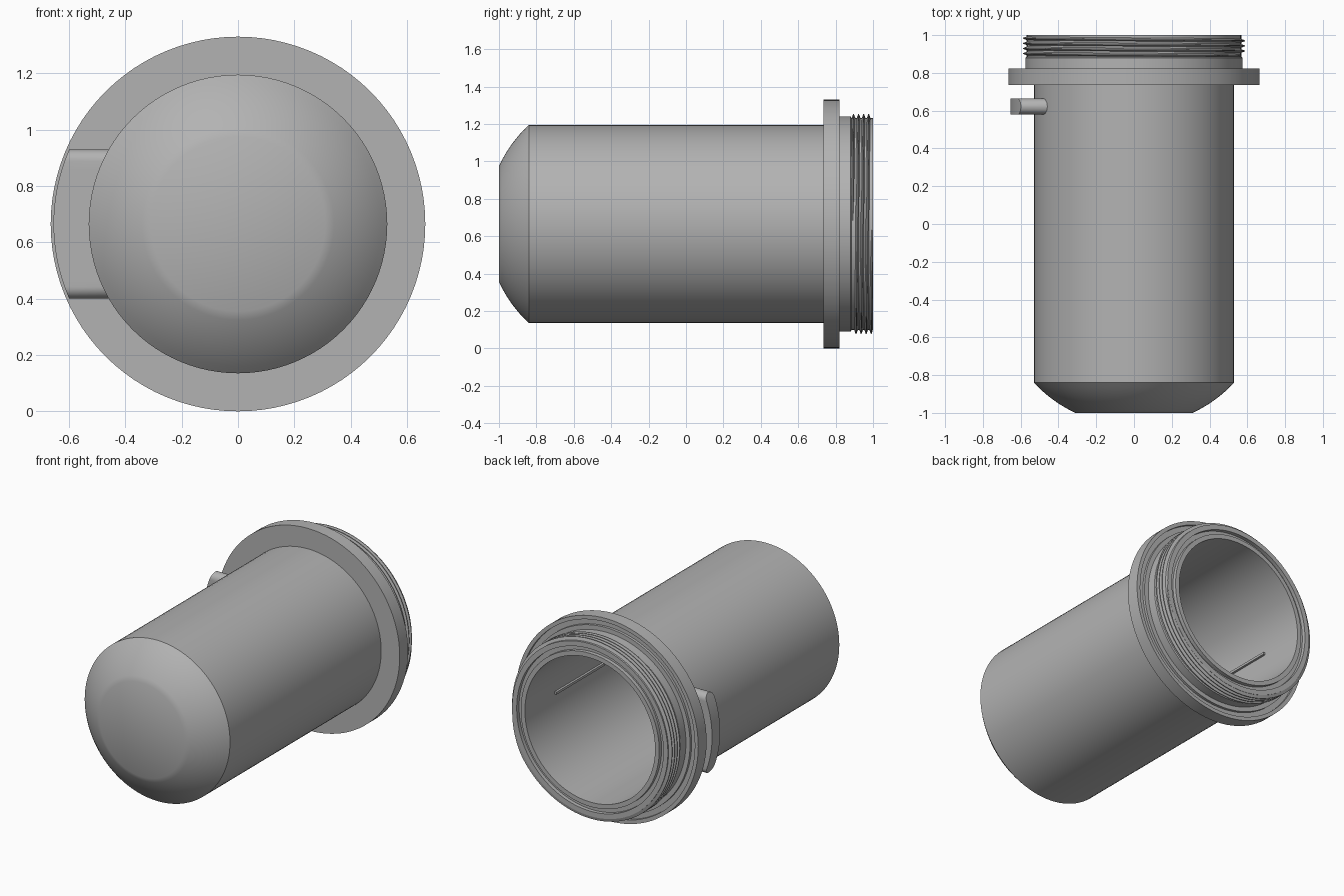
import bpy, bmesh, math

if "Cube" in bpy.data.objects:
    bpy.data.objects.remove(bpy.data.objects["Cube"])

CZ = 0.665          # height of the housing axis
SEG = 96

grey = bpy.data.materials.new("plastic_grey")
grey.diffuse_color = (0.45, 0.45, 0.45, 1)
grey.use_nodes = True
grey.node_tree.nodes["Principled BSDF"].inputs["Base Color"].default_value = grey.diffuse_color


def finish(name, bm, smooth=True):
    bmesh.ops.recalc_face_normals(bm, faces=bm.faces)
    me = bpy.data.meshes.new(name)
    bm.to_mesh(me)
    bm.free()
    ob = bpy.data.objects.new(name, me)
    bpy.context.collection.objects.link(ob)
    me.materials.append(grey)
    if smooth:
        bpy.ops.object.select_all(action='DESELECT')
        ob.select_set(True)
        bpy.context.view_layer.objects.active = ob
        bpy.ops.object.shade_smooth_by_angle(angle=math.radians(30))
    return ob


def point(r, y, a):
    return (r * math.cos(a), y, CZ + r * math.sin(a))


def lathe(name, profile):
    """Revolve (radius, y) points around the y axis."""
    bm = bmesh.new()
    rings = []
    for r, y in profile:
        n = 1 if r == 0 else SEG
        rings.append([bm.verts.new(point(r, y, math.tau * i / SEG)) for i in range(n)])
    for a, b in zip(rings, rings[1:]):
        for i in range(SEG):
            j = (i + 1) % SEG
            quad = [a[i % len(a)], a[j % len(a)], b[j % len(b)], b[i % len(b)]]
            bm.faces.new(list(dict.fromkeys(quad)))
    return finish(name, bm)


def bezier(p, c, q, n=8):
    return [tuple((1 - t) ** 2 * p[k] + 2 * t * (1 - t) * c[k] + t * t * q[k] for k in (0, 1))
            for t in (i / n for i in range(n + 1))]


# Hollow body: domed end, flange, neck, grooved rim and inner bore
outer = [(0, -1)] + bezier((0.31, -1), (0.435, -0.942), (0.53, -0.84))
flange = [(0.53, 0.735), (0.665, 0.735), (0.665, 0.822), (0.64, 0.822), (0.64, 0.805),
          (0.605, 0.805), (0.605, 0.822), (0.575, 0.822)]
rim = [(0.575, 0.88), (0.568, 0.885), (0.568, 1), (0.535, 1), (0.535, 0.975),
       (0.505, 0.975), (0.505, 1), (0.475, 1)]
bore = bezier((0.475, -0.81), (0.395, -0.895), (0.28, -0.945)) + [(0, -0.945)]
lathe("housing", outer + flange + rim + bore)

# Helical thread around the neck
bm = bmesh.new()
pitch, turns, steps = 0.027, 4, SEG
prev = None
for i in range(turns * steps + 1):
    a = math.tau * i / steps
    y = 0.889 + pitch * i / steps
    fade = min(1, i / 8, (turns * steps - i) / 8)
    tip = 0.567 + 0.021 * fade
    half = pitch * 0.42
    cur = [bm.verts.new(point(r, min(yy, 1), a)) for r, yy in
           ((0.562, y - half), (tip, y - 0.002), (tip, y + 0.002), (0.562, y + half))]
    if prev:
        for k in range(4):
            bm.faces.new((prev[k], prev[(k + 1) % 4], cur[(k + 1) % 4], cur[k]))
    else:
        bm.faces.new(cur)
    prev = cur
bm.faces.new(prev)
finish("neck_thread", bm)

# Side lug: slot-shaped section running out along -x, outer end on a round arc
bm = bmesh.new()
rad, half_h, yc = 0.042, 0.265, 0.622
rows = [half_h - rad + rad * math.sin(math.pi / 2 * k / 8) for k in range(8, -1, -1)]
rows += [(half_h - rad) * k / 8 for k in range(7, -8, -1)]
rows += [-z for z in reversed(rows[:9])]
prev = None
for z in rows:
    w = math.sqrt(max(rad ** 2 - max(abs(z) - (half_h - rad), 0) ** 2, 1e-8))
    x_out, x_in = -math.sqrt(0.655 ** 2 - z * z), -math.sqrt(0.515 ** 2 - z * z)
    cur = [bm.verts.new((x, yc + y, CZ + z)) for x, y in
           ((x_out, -w), (x_out, w), (x_in, w), (x_in, -w))]
    if prev:
        for k in range(4):
            bm.faces.new((prev[k], prev[(k + 1) % 4], cur[(k + 1) % 4], cur[k]))
    else:
        bm.faces.new(cur)
    prev = cur
bm.faces.new(prev)
finish("side_lug", bm)

# Thin guide ribs on both sides of the bore
for side, label in ((-1, "left"), (1, "right")):
    bm = bmesh.new()
    bmesh.ops.create_cube(bm, size=1)
    for v in bm.verts:
        v.co = (side * 0.475 + v.co.x * 0.03, 0.44 + v.co.y * 0.5, CZ + v.co.z * 0.016)
    finish("guide_rib_" + label, bm, smooth=False)
